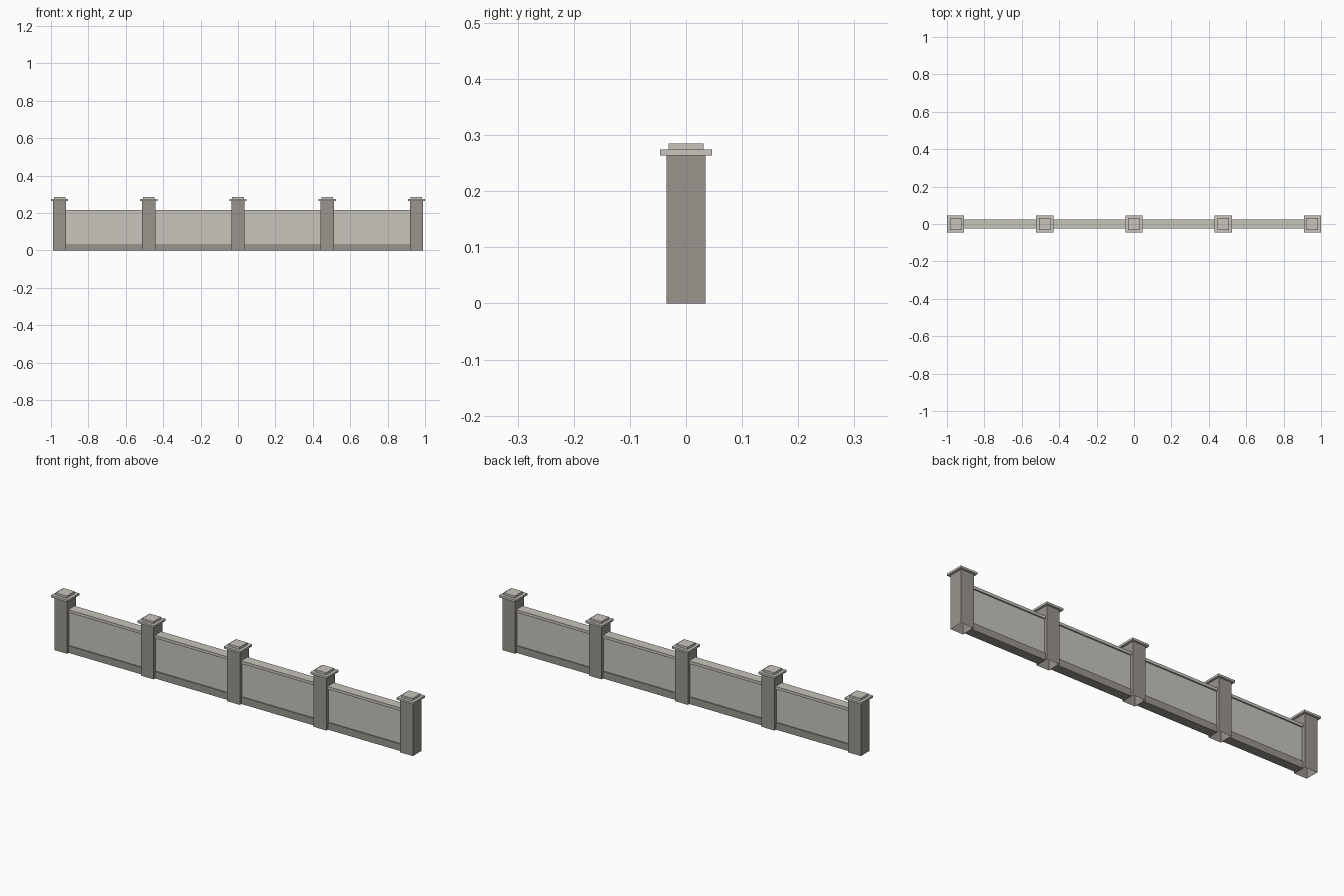
import bpy
import bmesh

if "Cube" in bpy.data.objects:
    bpy.data.objects.remove(bpy.data.objects["Cube"])


def material(name, rgb):
    m = bpy.data.materials.new(name)
    m.diffuse_color = (*rgb, 1.0)
    m.use_nodes = True
    m.node_tree.nodes["Principled BSDF"].inputs["Base Color"].default_value = m.diffuse_color
    return m


light = material("light stone", (0.58, 0.555, 0.505))
dark = material("dark stone", (0.32, 0.30, 0.265))


def box(name, x, half_x, half_y, z0, z1, mat, open_bottom=False):
    bm = bmesh.new()
    bmesh.ops.create_cube(bm, size=1.0)
    for v in bm.verts:
        v.co.x = x + v.co.x * 2 * half_x
        v.co.y *= 2 * half_y
        v.co.z = z0 + (v.co.z + 0.5) * (z1 - z0)
    if open_bottom:
        bm.normal_update()
        down = [f for f in bm.faces if f.normal.z < -0.5]
        bmesh.ops.delete(bm, geom=down, context='FACES')
    me = bpy.data.meshes.new(name)
    bm.to_mesh(me)
    bm.free()
    me.materials.append(mat)
    ob = bpy.data.objects.new(name, me)
    bpy.context.collection.objects.link(ob)
    return ob


END = 0.954          # centre of the end posts
STEP = END / 2
POST = 0.035         # half width of a post

# posts, hollow underneath, with two-step caps
for i in range(5):
    x = -END + i * STEP
    box(f"post_{i + 1}", x, POST, POST, 0.0, 0.265, dark, True)
    box(f"cap_plate_{i + 1}", x, 0.046, 0.046, 0.264, 0.274, light)
    box(f"cap_top_{i + 1}", x, 0.031, 0.031, 0.274, 0.285, light)

# wall bays between the posts: plinth, panel and coping
for i in range(4):
    x = -END + (i + 0.5) * STEP
    half = STEP / 2 - POST + 0.002
    box(f"plinth_{i + 1}", x, half, 0.023, 0.0, 0.035, dark)
    box(f"panel_{i + 1}", x, half, 0.018, 0.035, 0.202, light)
    box(f"coping_{i + 1}", x, half, 0.025, 0.202, 0.216, light)
